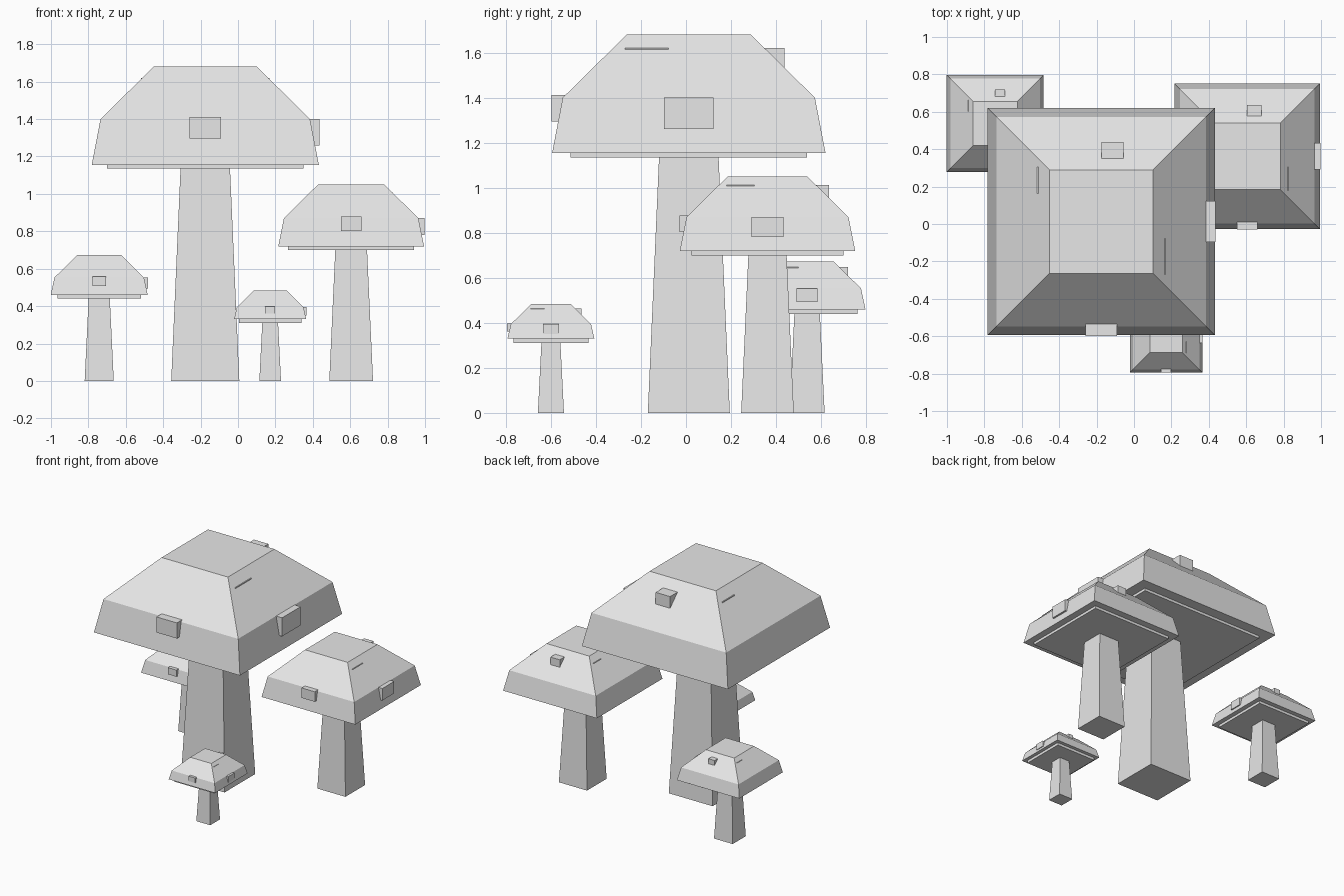
import bpy

if "Cube" in bpy.data.objects:
    bpy.data.objects.remove(bpy.data.objects["Cube"])

grey = bpy.data.materials.new("light_grey")
grey.diffuse_color = (0.8, 0.8, 0.8, 1)
grey.use_nodes = True
grey.node_tree.nodes["Principled BSDF"].inputs["Base Color"].default_value = grey.diffuse_color


def make_mesh(name, verts, faces):
    mesh = bpy.data.meshes.new(name)
    mesh.from_pydata(verts, [], faces)
    mesh.materials.append(grey)
    obj = bpy.data.objects.new(name, mesh)
    bpy.context.collection.objects.link(obj)
    return obj


def square_loft(name, cx, cy, rings):
    """Closed solid from square rings of (half width, height)."""
    verts, faces = [], [(3, 2, 1, 0)]
    for h, z in rings:
        verts += [(cx + sx * h, cy + sy * h, z)
                  for sx, sy in ((-1, -1), (1, -1), (1, 1), (-1, 1))]
    for r in range(len(rings) - 1):
        for i in range(4):
            j = (i + 1) % 4
            faces.append((r * 4 + i, r * 4 + j, r * 4 + 4 + j, r * 4 + 4 + i))
    n = len(verts)
    faces.append((n - 4, n - 3, n - 2, n - 1))
    return make_mesh(name, verts, faces)


def box(name, x, y, z):
    verts = [(a, b, c) for c in z for a, b in
             ((x[0], y[0]), (x[1], y[0]), (x[1], y[1]), (x[0], y[1]))]
    return make_mesh(name, verts, [(3, 2, 1, 0), (4, 5, 6, 7), (0, 1, 5, 4),
                                   (1, 2, 6, 5), (2, 3, 7, 6), (3, 0, 4, 7)])


# Spots on the cap: x, y and z ranges from the middle of the cap underside
SPOTS = {
    "front_spot": ((-0.085, 0.085), (-0.61, -0.50), (0.16, 0.277)),
    "right_spot": ((0.50, 0.61), (-0.11, 0.11), (0.125, 0.265)),
    "back_spot": ((0.0, 0.12), (0.31, 0.426), (0.39, 0.485)),
    "right_ridge": ((0.30, 0.343), (-0.283, -0.09), (0.43, 0.485)),
    "left_ridge": ((-0.343, -0.30), (0.15, 0.293), (0.43, 0.485)),
}


def mushroom(name, cx, cy, z, s):
    # Tapered stem
    square_loft(name + "_stem", cx, cy, [(0.182 * s, 0), (0.132 * s, z + 0.005)])
    # Plate under the cap
    square_loft(name + "_gill_plate", cx, cy,
                [(0.525 * s, z), (0.525 * s, z + 0.025)])
    # Cap with steep rim and sloped roof
    square_loft(name + "_cap", cx, cy,
                [(0.607 * s, z + 0.02), (0.56 * s, z + 0.265 * s),
                 (0.276 * s, z + 0.545 * s)])
    # Spots
    for spot, (x, y, h) in SPOTS.items():
        box(name + "_" + spot, [cx + v * s for v in x],
            [cy + v * s for v in y], [z + v * s for v in h])


mushroom("large", -0.175, 0.0125, 1.135, 1.0)
mushroom("medium", 0.605, 0.362, 0.70, 0.642)
mushroom("small", -0.742, 0.538, 0.44, 0.427)
mushroom("tiny", 0.172, -0.60, 0.31, 0.318)
